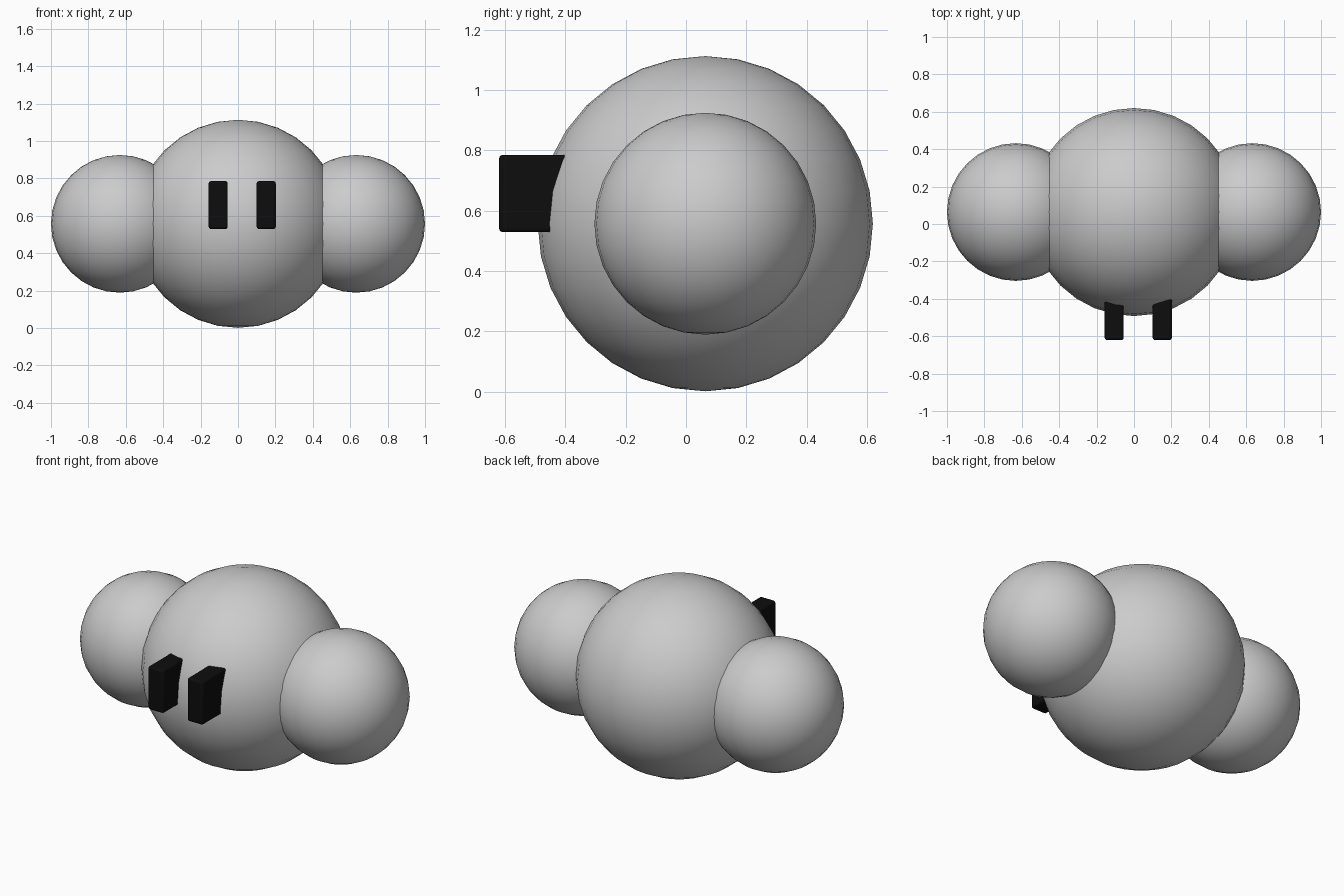
import bpy

if "Cube" in bpy.data.objects:
    bpy.data.objects.remove(bpy.data.objects["Cube"])

CY, CZ = 0.064, 0.557  # shared centre line of the three balls

dark = bpy.data.materials.new("black")
dark.diffuse_color = (0.004, 0.004, 0.004, 1)
dark.use_nodes = True
dark.node_tree.nodes["Principled BSDF"].inputs["Base Color"].default_value = dark.diffuse_color


def ball(name, x, r):
    bpy.ops.mesh.primitive_uv_sphere_add(segments=32, ring_count=16, radius=r,
                                         location=(x, CY, CZ))
    ob = bpy.context.object
    ob.name = name
    bpy.ops.object.shade_smooth()


def eye(name, x):
    # upright block, half sunk into the body, with softened edges
    bpy.ops.mesh.primitive_cube_add(size=1, location=(x, -0.49, 0.657))
    ob = bpy.context.object
    ob.name = name
    ob.scale = (0.102, 0.26, 0.256)
    bpy.ops.object.transform_apply(location=False, rotation=False, scale=True)
    bev = ob.modifiers.new("soft_edges", "BEVEL")
    bev.width = 0.012
    bev.segments = 3
    ob.data.materials.append(dark)
    bpy.ops.object.shade_smooth_by_angle()


# body and the two side balls
ball("body", 0, 0.556)
for side, s in (("left", -1), ("right", 1)):
    ball(side + "_side_ball", s * 0.632, 0.368)

# eyes sit slightly off centre
eye("left_eye", -0.106)
eye("right_eye", 0.151)
